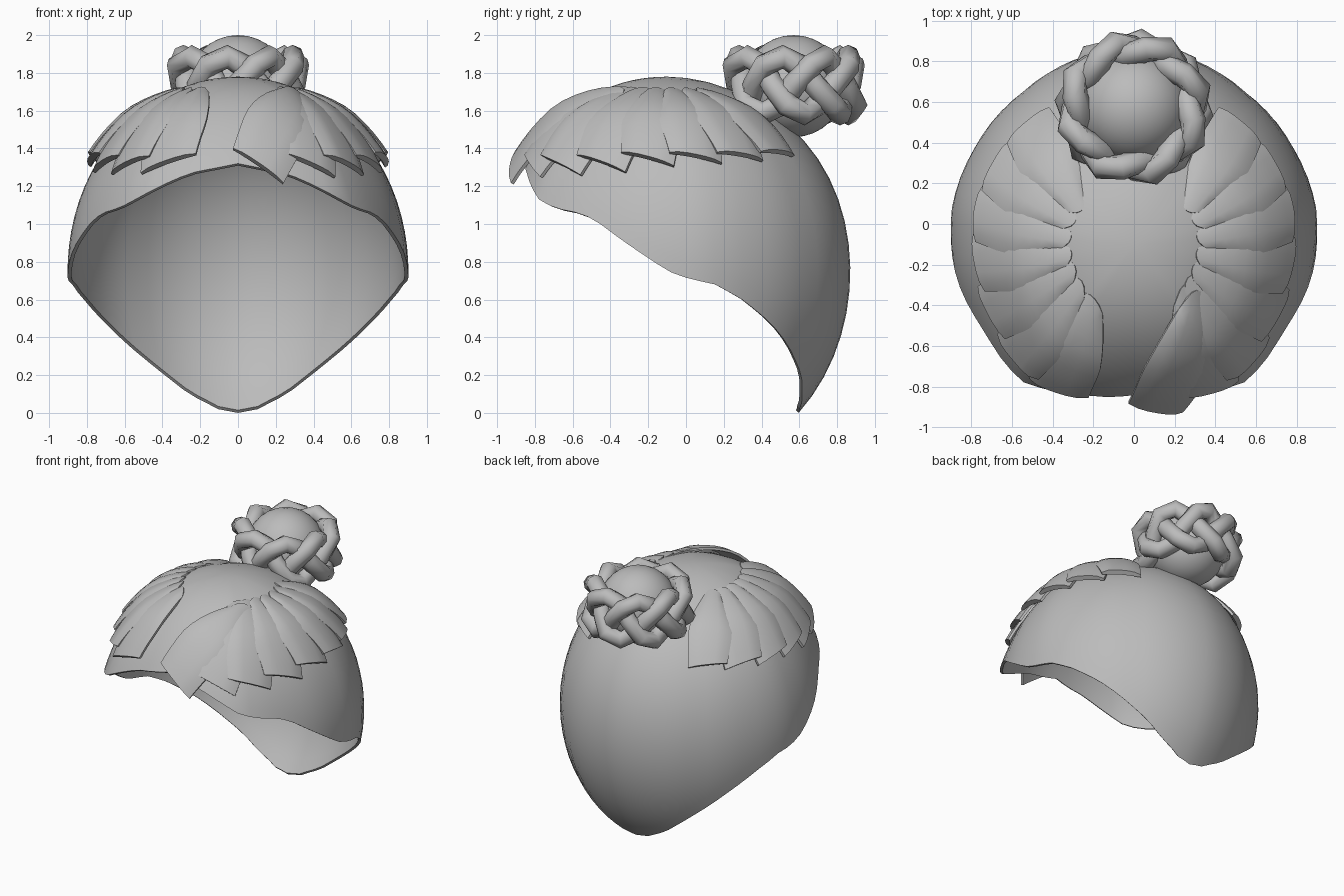
import bpy, bmesh, math
from mathutils import Vector

if "Cube" in bpy.data.objects:
    bpy.data.objects.remove(bpy.data.objects["Cube"])

hair = bpy.data.materials.new("grey_hair")
hair.diffuse_color = (0.5, 0.5, 0.5, 1)
hair.use_nodes = True
hair.node_tree.nodes["Principled BSDF"].inputs["Base Color"].default_value = hair.diffuse_color

# Dome radius and hem height by azimuth in degrees (0 = front, 180 = back)
RADIUS = [(0, 1.0), (35, 1.02), (42, .99), (53, .95), (62, .93), (84, .905),
          (95, .9), (115, .87), (140, .85), (180, .87)]
HEM = [(0, 1.32), (17, 1.27), (27, 1.2), (35, 1.13), (42, 1.085), (53, 1.055), (60, 1.0),
       (84, .75), (91, .71), (100, .68), (110, .6), (123, .47), (138, .3), (157, .1),
       (170, .02), (180, 0)]


def lookup(table, az):
    a = abs(math.degrees(az))
    for (a0, v0), (a1, v1) in zip(table, table[1:]):
        if a <= a1:
            return v0 + (v1 - v0) * (a - a0) / (a1 - a0)
    return table[-1][1]


def dome(az, phi, off=0.0):
    """Point on the head shape, phi measured down from the crown."""
    r = lookup(RADIUS, az)
    d = Vector((math.sin(phi) * math.sin(az), -math.sin(phi) * math.cos(az), math.cos(phi)))
    shift = -0.1 * max(0, d.z) ** 4
    return Vector((r * d.x, r * d.y + shift, .75 + 1.03 * d.z)) + d * off


def direction(az, phi):
    az, phi = math.radians(az), math.radians(phi)
    return Vector((math.sin(phi) * math.sin(az), -math.sin(phi) * math.cos(az), math.cos(phi)))


def finish(name, bm, angle=40):
    me = bpy.data.meshes.new(name)
    bmesh.ops.recalc_face_normals(bm, faces=bm.faces[:])
    bm.to_mesh(me)
    bm.free()
    ob = bpy.data.objects.new(name, me)
    bpy.context.collection.objects.link(ob)
    me.materials.append(hair)
    bpy.ops.object.select_all(action='DESELECT')
    ob.select_set(True)
    bpy.context.view_layer.objects.active = ob
    bpy.ops.object.shade_smooth_by_angle(angle=math.radians(angle))
    return ob


# Hair cap: double-walled dome cut off along the wavy hem
bm = bmesh.new()
N, ROWS = 72, 20
walls = []
for off in (0, -.02):
    top = bm.verts.new(dome(0, 0, off))
    cols = []
    for i in range(N):
        az = -math.pi + 2 * math.pi * i / N
        end = math.acos((lookup(HEM, az) - .75) / 1.03)
        cols.append([bm.verts.new(dome(az, end * j / ROWS, off)) for j in range(1, ROWS + 1)])
    for i in range(N):
        a, b = cols[i], cols[(i + 1) % N]
        bm.faces.new((top, a[0], b[0]))
        for j in range(ROWS - 1):
            bm.faces.new((a[j], a[j + 1], b[j + 1], b[j]))
    walls.append(cols)
for i in range(N):
    k = (i + 1) % N
    bm.faces.new((walls[0][i][-1], walls[1][i][-1], walls[1][k][-1], walls[0][k][-1]))
finish("hair_cap", bm)


def lock(name, start, end, half=.17, lift=.0):
    """Flat overlapping lock of hair lying on the dome."""
    a, b = direction(*start), direction(*end)
    side = 1 if end[0] > 0 else -1
    bm = bmesh.new()
    U, V = 6, 9
    layers = []
    for thick in (0, .035):
        grid = []
        for j in range(V + 1):
            v = j / V
            c = a.lerp(b, v).normalized()
            across = c.cross(b - a).normalized() * side
            w = half * (.5 + .5 * math.sin(min(1, v * 1.5) * math.pi / 2)) * (1 - .12 * max(0, v - .6) / .4)
            row = []
            for i in range(U + 1):
                s = 2 * i / U - 1
                # rounded inner end, slanting outer end
                d = c + across * s * w
                d += (b - a) * (.05 * s * v * v + .12 * s * s * (1 - v))
                d.normalize()
                az, phi = math.atan2(d.x, -d.y), math.acos(d.z)
                off = -.03 + .045 * min(1, v * 2) + .012 * v + lift - .014 * s
                row.append(bm.verts.new(dome(az, phi, off + thick * (1 - .5 * s ** 4))))
            grid.append(row)
        layers.append(grid)
        for j in range(V):
            for i in range(U):
                bm.faces.new((grid[j][i], grid[j][i + 1], grid[j + 1][i + 1], grid[j + 1][i]))
    lo, hi = layers
    for j in range(V):
        for i in (0, U):
            bm.faces.new((lo[j][i], lo[j + 1][i], hi[j + 1][i], hi[j][i]))
    for i in range(U):
        for j in (0, V):
            bm.faces.new((lo[j][i], lo[j][i + 1], hi[j][i + 1], hi[j][i]))
    finish(name, bm)


# Locks fanning from the parting: (start azimuth, end azimuth, end angle)
RIGHT = [(50, 7, 59), (48, 25, 58), (55, 41, 58), (66, 58, 57.5), (78, 76, 56),
         (92, 95, 55.5), (106, 114, 55), (118, 134, 54)]
LEFT = [(38, 25, 57.5), (52, 42, 58), (66, 59, 57.5), (78, 77, 56),
        (92, 95, 55.5), (106, 114, 55), (118, 134, 54)]
for label, sgn, fan in (("right", 1, RIGHT), ("left", -1, LEFT)):
    for n, (s, e, p) in enumerate(fan):
        front = label == "right" and n == 0
        lock(f"{label}_lock_{n + 1}", (sgn * s, 24 if front else 20), (sgn * e, p),
             lift=.02 if front else 0)

# Bun core
C = Vector((0, .57, 1.73))
bm = bmesh.new()
bmesh.ops.create_uvsphere(bm, u_segments=32, v_segments=16, radius=.27)
bmesh.ops.translate(bm, verts=bm.verts[:], vec=C)
finish("bun_core", bm)

# Braid around the bun: one strand going round three times, weaving over itself
M, TURNS, WAVES, SIDES = 64, 3, 8, 8
path = []
for i in range(M):
    t = i / M
    ang, ph = 2 * math.pi * TURNS * t, 2 * math.pi * WAVES * t
    r = .295 + .035 * math.sin(2 * ph)
    path.append(C + Vector((r * math.sin(ang), -r * math.cos(ang), .005 + .15 * math.sin(ph))))
bm = bmesh.new()
rings = []
for i, p in enumerate(path):
    tan = (path[(i + 1) % M] - path[i - 1]).normalized()
    out = Vector((p.x - C.x, p.y - C.y, 0))
    out = (out - tan * out.dot(tan)).normalized()
    up = tan.cross(out)
    rings.append([bm.verts.new(p + .063 * (out * math.cos(q) + up * math.sin(q)))
                  for q in (2 * math.pi * k / SIDES for k in range(SIDES))])
for i in range(M):
    a, b = rings[i], rings[(i + 1) % M]
    for k in range(SIDES):
        m = (k + 1) % SIDES
        bm.faces.new((a[k], a[m], b[m], b[k]))
finish("bun_braid", bm, 50)
